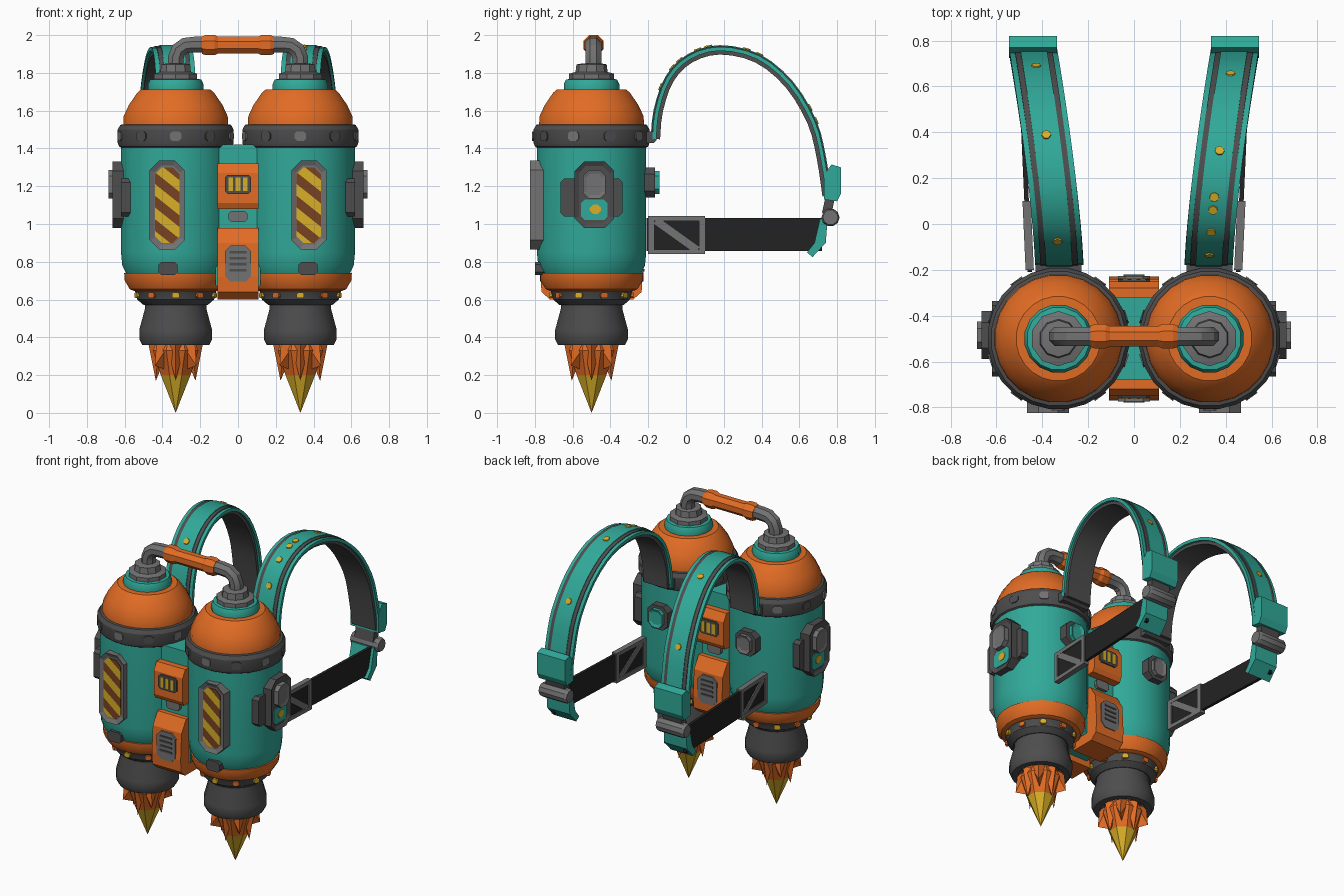
import bpy, bmesh, math
from mathutils import Vector, Matrix

if "Cube" in bpy.data.objects:
    bpy.data.objects.remove(bpy.data.objects["Cube"])


def material(name, *rgb):
    m = bpy.data.materials.new(name)
    m.use_nodes = True
    m.diffuse_color = (*rgb, 1)
    m.node_tree.nodes["Principled BSDF"].inputs["Base Color"].default_value = (*rgb, 1)
    return m


TEAL = material("teal", .03, .40, .32)
ORANGE = material("orange", .76, .15, .018)
DARK = material("dark grey", .075, .075, .077)
GREY = material("mid grey", .17, .17, .17)
BLACK = material("black", .016, .016, .016)
YELLOW = material("yellow", .70, .43, .02)
BROWN = material("brown", .19, .055, .015)
CY = -.5      # depth of the tank axes
TX = .33      # sideways distance of the tank axes


def finish(name, bm, mats, smooth=False):
    bmesh.ops.remove_doubles(bm, verts=bm.verts, dist=1e-5)
    bmesh.ops.recalc_face_normals(bm, faces=bm.faces)
    me = bpy.data.meshes.new(name)
    bm.to_mesh(me)
    bm.free()
    for m in mats:
        me.materials.append(m)
    if smooth:
        me.shade_smooth()
        me.set_sharp_from_angle(angle=math.radians(28))
    ob = bpy.data.objects.new(name, me)
    bpy.context.collection.objects.link(ob)
    return ob


def loft(bm, rings):
    """Skin a list of closed rings and cap both ends."""
    rings = [[bm.verts.new(p) for p in ring] for ring in rings]
    n = len(rings[0])
    for a, b in zip(rings, rings[1:]):
        for i in range(n):
            j = (i + 1) % n
            bm.faces.new((a[i], a[j], b[j], b[i]))
    bm.faces.new(rings[0])
    bm.faces.new(rings[-1])


def lathe(name, profile, mat, at, seg=24, axis="Z", smooth=True):
    """Turn (radius, height) points around an axis through a point."""
    bm = bmesh.new()
    ang = [2 * math.pi * (i + .5) / seg for i in range(seg)]
    loft(bm, [[(max(r, 1e-4) * math.cos(a), max(r, 1e-4) * math.sin(a), h) for a in ang] for r, h in profile])
    if axis == "X":
        bm.transform(Matrix.Rotation(math.pi / 2, 4, "Y"))
    bm.transform(Matrix.Translation(at))
    return finish(name, bm, [mat], smooth)


def block(name, at, size, mat, axis=1, chamfer=0, inset=None, facing=1):
    """Box with the edges along one axis chamfered and an optional recessed face."""
    bm = bmesh.new()
    bmesh.ops.create_cube(bm, size=1, matrix=Matrix.Translation(at) @ Matrix.Diagonal((*size, 1)))
    if chamfer:
        edges = [e for e in bm.edges if abs(e.verts[0].co[axis] - e.verts[1].co[axis]) > size[axis] / 2]
        bmesh.ops.bevel(bm, geom=edges, offset=chamfer, segments=1, affect="EDGES")
    if inset:
        bm.normal_update()
        face = max(bm.faces, key=lambda f: f.normal[axis] * facing)
        bmesh.ops.inset_region(bm, faces=[face], thickness=inset[0])
        for v in face.verts:
            v.co[axis] -= inset[1] * facing
    return finish(name, bm, [mat])


def prism(name, pts, x0, x1, mat):
    """Extrude a (y, z) outline sideways."""
    bm = bmesh.new()
    loft(bm, [[(x, y, z) for y, z in pts] for x in (x0, x1)])
    return finish(name, bm, [mat])


def sweep(name, pts, radius, mat, seg=8):
    """Round tube along a path lying in the x-z plane."""
    bm, rings = bmesh.new(), []
    for i, p in enumerate(pts):
        t = (pts[min(i + 1, len(pts) - 1)] - pts[max(i - 1, 0)]).normalized()
        side = Vector((0, 1, 0))
        up = t.cross(side)
        ang = [2 * math.pi * (k + .5) / seg for k in range(seg)]
        rings.append([p + radius * (side * math.cos(a) + up * math.sin(a)) for a in ang])
    loft(bm, rings)
    return finish(name, bm, [mat], True)


def stripe_plate(name, x, y, z0, z1, half):
    """Thin hazard plate cut along diagonals, coloured by stripe."""
    ob_bm = bmesh.new()
    c = .035
    pts = [(-half + c, z0), (half - c, z0), (half, z0 + c), (half, z1 - c),
           (half - c, z1), (c - half, z1), (-half, z1 - c), (-half, z0 + c)]
    loft(ob_bm, [[(x + u, yy, z) for u, z in pts] for yy in (y, y + .006)])
    step, slope = .062, .8
    for k in range(10):
        bmesh.ops.bisect_plane(ob_bm, geom=ob_bm.verts[:] + ob_bm.edges[:] + ob_bm.faces[:],
                               plane_co=(x, 0, z0 - .05 + k * step), plane_no=(slope, 0, 1))
    for f in ob_bm.faces:
        m = f.calc_center_median()
        f.material_index = math.floor((m.z + slope * (m.x - x) - z0 + .05) / step) % 2
    return finish(name, ob_bm, [YELLOW, BROWN])


# Shoulder strap path in (y, z), smoothed into short steps
KEYS = [Vector(p) for p in [(-.165, 1.45), (-.15, 1.6), (-.09, 1.77), (.02, 1.88), (.18, 1.925),
                            (.38, 1.88), (.55, 1.74), (.67, 1.54), (.72, 1.35), (.75, 1.15)]]
PATH = []
for i in range(len(KEYS) - 1):
    a, b, c, d = (KEYS[min(max(i + k, 0), len(KEYS) - 1)] for k in (-1, 0, 1, 2))
    for t in (0, 1 / 3, 2 / 3):
        PATH.append(.5 * (2 * b + (c - a) * t + (2 * a - 5 * b + 4 * c - d) * t ** 2
                          + (3 * b - a - 3 * c + d) * t ** 3))
PATH.append(KEYS[-1])


def strap_frame(i, s):
    p = PATH[i]
    t = (PATH[min(i + 1, len(PATH) - 1)] - PATH[max(i - 1, 0)]).normalized()
    x = s * (.325 + .115 * max((p.x + .2) / .95, 0) ** 1.4)
    return Vector((x, p.x, p.y)), Vector((0, -t.y, t.x)), Vector((0, t.x, t.y))


def ribbon(name, s, u0, u1, v0, v1, mat):
    bm, rings = bmesh.new(), []
    for i in range(len(PATH)):
        p, n, _ = strap_frame(i, s)
        rings.append([p + Vector((u, 0, 0)) + n * v for u, v in ((u0, v0), (u1, v0), (u1, v1), (u0, v1))])
    loft(bm, rings)
    return finish(name, bm, [mat], True)


for s, side in ((-1, "right"), (1, "left")):
    x = s * TX
    at = (x, CY, 0)
    # Tank, from bottom to top
    lathe(f"{side}_nozzle", [(.13, .6), (.165, .58), (.165, .55), (.195, .44), (.195, .39), (.18, .36),
                             (.14, .36), (.12, .42)], DARK, at, 20)
    lathe(f"{side}_nozzle_collar", [(.17, .57), (.205, .6), (.215, .64), (.235, .67)], DARK, at)
    lathe(f"{side}_lower_ring", [(.22, .645), (.245, .655), (.272, .7), (.275, .74)], ORANGE, at)
    lathe(f"{side}_tank_body", [(.26, .73), (.285, .78), (.292, .85), (.292, 1.42)], TEAL, at)
    lathe(f"{side}_tank_band", [(.285, 1.4), (.302, 1.41), (.31, 1.43), (.31, 1.5), (.295, 1.525), (.27, 1.53)],
          DARK, at)
    lathe(f"{side}_dome", [(.28, 1.525), (.278, 1.57), (.25, 1.63), (.205, 1.695), (.185, 1.712), (.1, 1.715)],
          ORANGE, at)
    lathe(f"{side}_neck", [(.15, 1.71), (.15, 1.74), (.138, 1.765), (.1, 1.77)], TEAL, at, 16)
    lathe(f"{side}_cap", [(.12, 1.765), (.12, 1.795), (.085, 1.805), (.08, 1.845), (.05, 1.85)], GREY, at, 10)
    # Band clips, lamp dots and the lower latch
    for k in range(10):
        a = math.tau * (k + .5) / 10
        clip = block(f"{side}_band_clip", (.304, 0, 1.465), (.02, .06, .05), GREY if k % 2 else DARK, 0, .012)
        dot = block(f"{side}_collar_dot", (.213, 0, .622), (.02, .04, .03), YELLOW if k % 2 else ORANGE, 0, .008)
        for ob in (clip, dot):
            ob.data.transform(Matrix.Translation(at) @ Matrix.Rotation(a, 4, "Z"))
    block(f"{side}_latch", (s * .37, CY - .275, .765), (.1, .05, .07), DARK, 1, .015)

    # Flame with splayed tongues
    fire = lathe(f"{side}_flame", [(.1, .4), (.13, .33), (.085, .2), (0, 0)], ORANGE, at, 8, smooth=False)
    fire.data.materials.append(YELLOW)
    for f in fire.data.polygons:
        f.material_index = int(f.center.z < .2)
    for k in range(8):
        bm = bmesh.new()
        a = Matrix.Translation(at) @ Matrix.Rotation(math.tau * k / 8, 4, "Z")
        tip = (.155, 0, .25) if k % 2 else (.105, 0, .17)
        root = [bm.verts.new(p) for p in ((.09, -.05, .37), (.145, 0, .37), (.09, .05, .37), (.08, 0, .23))]
        end = bm.verts.new(tip)
        for i in range(4):
            bm.faces.new((root[i], root[(i + 1) % 4], end))
        bm.faces.new(root)
        bm.transform(a)
        finish(f"{side}_flame_tongue", bm, [ORANGE])

    # Front hazard panel
    block(f"{side}_panel_frame", (s * .375, -.78, 1.1), (.185, .09, .47), GREY, 1, .05, (.028, .012), -1)
    stripe_plate(f"{side}_hazard_plate", s * .375, -.819, .9, 1.3, .064)

    # Side pod
    block(f"{side}_pod", (s * .62, -.485, 1.155), (.09, .21, .35), DARK, 0, .05, (.025, .012), s)
    block(f"{side}_pod_wing", (s * .57, -.5, 1.14), (.1, .33, .2), DARK, 0, .02)
    block(f"{side}_pod_button", (s * .66, -.485, 1.21), (.05, .12, .15), GREY, 0, .03, (.02, .006), s)
    block(f"{side}_pod_plate", (s * .655, -.485, 1.075), (.006, .14, .11), TEAL, 0, .02)
    block(f"{side}_pod_spot", (s * .658, -.48, 1.078), (.007, .06, .05), YELLOW, 0, .018)

    # Back pad
    block(f"{side}_back_pad", (x, -.195, 1.22), (.15, .06, .16), DARK, 1, .035)
    block(f"{side}_back_pad_face", (x, -.16, 1.22), (.1, .04, .12), TEAL if s > 0 else GREY, 1, .025, (.02, .008))

    # Handle elbow
    bend = [(TX, 1.83), (TX, 1.88), (.315, 1.92), (.28, 1.945), (.23, 1.95), (.15, 1.95)]
    sweep(f"{side}_handle_elbow", [Vector((s * u, CY + .01, z)) for u, z in bend], .045, GREY)

    # Shoulder strap: lining, shell, seams and paint spots
    ribbon(f"{side}_strap_lining", s, -.09, .09, -.028, .004, DARK)
    ribbon(f"{side}_strap_shell", s, -.105, .105, -.008, .013, TEAL)
    for u in (-.07, .07):
        ribbon(f"{side}_strap_seam", s, u - .012, u + .012, .006, .018, DARK)
    ribbon(f"{side}_strap_ridge", s, -.058, .058, .006, .022, TEAL)
    for y in ((.62, .32, .14, .06, -.04, -.12) if s > 0 else (.67, .4, -.05)):
        i = min(range(len(PATH)), key=lambda k: abs(PATH[k].x - y))
        p, n, t = strap_frame(i, s)
        m = Matrix((Vector((1, 0, 0)), t, n)).transposed().to_4x4()
        bm = bmesh.new()
        bmesh.ops.create_cone(bm, cap_ends=True, segments=7, radius1=.022, radius2=.02, depth=.008,
                              matrix=Matrix.Translation(p + n * .023) @ m)
        finish(f"{side}_strap_spot", bm, [YELLOW])
    block(f"{side}_strap_anchor", (x, -.19, 1.46), (.2, .07, .06), DARK, 0, .015)

    # Strap buckle
    bx = s * .44
    prism(f"{side}_buckle", [(.73, 1.13), (.8, 1.12), (.82, 1.16), (.82, 1.3), (.77, 1.315), (.73, 1.26)],
          bx - .105, bx + .105, TEAL)
    lathe(f"{side}_buckle_roller", [(.04, -.105), (.048, -.09), (.048, .09), (.04, .105)], GREY,
          (bx, .765, 1.035), 10, "X")
    prism(f"{side}_buckle_link", [(.72, 1.06), (.77, 1.05), (.79, 1.15), (.74, 1.15)], bx - .07, bx + .07, DARK)
    prism(f"{side}_strap_tail", [(.71, 1.03), (.75, 1.03), (.74, .9), (.67, .825), (.64, .85), (.68, .9)],
          bx - .085, bx + .085, TEAL)

    # Waist belt with braced bracket, slanted outward to the rear
    belt = [block(f"{side}_belt", (0, .255, .945), (.02, .93, .175), BLACK)]
    for y, z, w, h in ((-.05, 1.03, .3, .026), (-.05, .853, .3, .026), (-.185, .94, .03, .2), (.085, .94, .03, .2)):
        belt.append(block(f"{side}_bracket_rail", (0, y, z), (.036, w, h), GREY))
    for y in (-.03,):
        bar = block(f"{side}_bracket_brace", (0, 0, 0), (.034, .27, .04), GREY)
        bar.data.transform(Matrix.Translation((0, y - .02, .94)) @ Matrix.Rotation(-.62, 4, "X"))
        belt.append(bar)
    for ob in belt:
        for v in ob.data.vertices:
            v.co.x += s * (.455 + .045 * (v.co.y + .2))

# Handle grip
lathe("handle_grip", [(.05, -.19), (.058, -.17), (.058, -.125), (.048, -.105), (.048, .105), (.058, .125),
                      (.058, .17), (.05, .19)], ORANGE, (0, CY + .01, 1.947), 8, "X", False)

# Bridge between the tanks, with the same equipment on both faces
block("bridge", (0, CY, 1.03), (.24, .36, .78), TEAL, 1, .04)
block("bridge_rib", (0, CY, 1.04), (.1, .4, .06), GREY, 1, .015)
for f, face in ((-1, "front"), (1, "rear")):
    def out(d):
        return CY + f * d
    prism(f"{face}_gauge_box", [(out(d), z) for d, z in ((.1, 1.08), (.235, 1.08), (.25, 1.11), (.25, 1.27),
                                                        (.22, 1.32), (.1, 1.32))], -.108, .108, ORANGE)
    block(f"{face}_gauge", (0, out(.25), 1.21), (.14, .016, .1), DARK, 1, .015)
    for k in (-1, 0, 1):
        block(f"{face}_gauge_bar", (k * .038, out(.258), 1.21), (.024, .008, .07), YELLOW)
    prism(f"{face}_vent_box", [(out(d), z) for d, z in ((.05, .6), (.22, .6), (.265, .64), (.27, .72),
                                                       (.26, .9), (.21, .98), (.05, .98))], -.108, .108, ORANGE)
    block(f"{face}_vent", (0, out(.262), .79), (.14, .024, .19), GREY, 1, .03)
    for k in range(4):
        block(f"{face}_vent_slat", (0, out(.275), .755 + k * .032), (.09, .008, .012), DARK)
